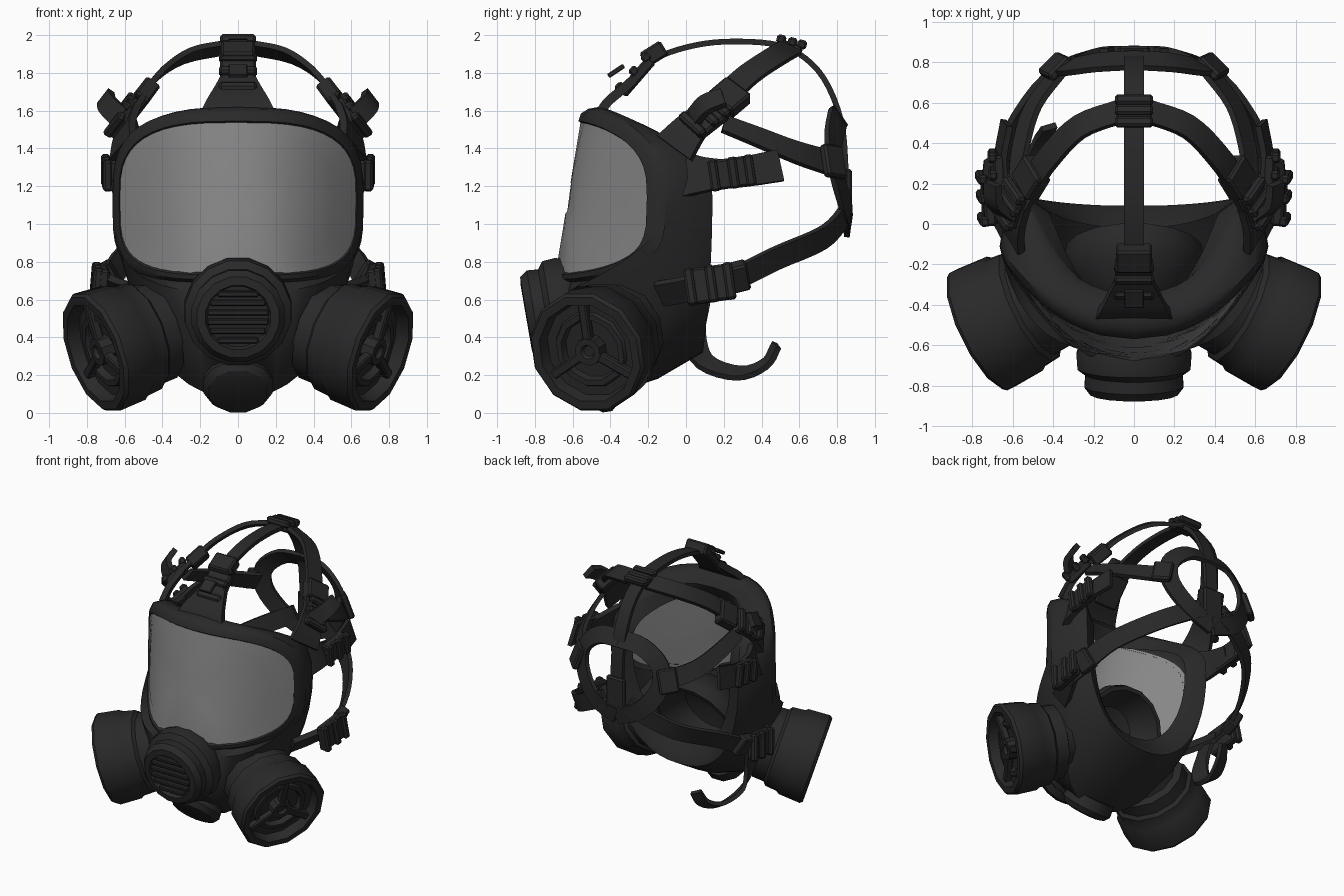
import bpy, bmesh, math
from mathutils import Vector, Matrix

if "Cube" in bpy.data.objects:
    bpy.data.objects.remove(bpy.data.objects["Cube"])

def material(name, v):
    m = bpy.data.materials.new(name)
    m.diffuse_color = (v, v, v, 1)
    m.use_nodes = True
    m.node_tree.nodes["Principled BSDF"].inputs["Base Color"].default_value = m.diffuse_color
    return m

RUBBER = material("black_rubber", 0.022)
GLASS = material("grey_visor", 0.24)
HEAD = Vector((0, 0.1, 1.1))          # straps face away from this point

def make(name, verts, faces, mat=RUBBER, angle=35):
    me = bpy.data.meshes.new(name)
    me.from_pydata([tuple(v) for v in verts], [], faces)
    bm = bmesh.new(); bm.from_mesh(me)
    bmesh.ops.recalc_face_normals(bm, faces=bm.faces)
    bm.to_mesh(me); bm.free()
    ob = bpy.data.objects.new(name, me)
    bpy.context.collection.objects.link(ob)
    me.materials.append(mat)
    me.polygons.foreach_set("use_smooth", [True] * len(me.polygons))
    bpy.context.view_layer.objects.active = ob
    ob.select_set(True)
    bpy.ops.object.shade_smooth_by_angle(angle=math.radians(angle))
    ob.select_set(False)
    return ob

def bridge(rings, n):
    return [(r*n+i, r*n+(i+1) % n, (r+1)*n+(i+1) % n, (r+1)*n+i)
            for r in range(rings-1) for i in range(n)]

def revolve(name, profile, base, axis, sides, mat=RUBBER):
    """profile: (radius, height along axis)"""
    q = Vector(axis).to_track_quat('Z', 'Y')
    vs = [q @ Vector((r*math.cos(a), r*math.sin(a), h)) + Vector(base)
          for r, h in profile for a in [2*math.pi*(i+.5)/sides for i in range(sides)]]
    fs = bridge(len(profile), sides)
    fs += [tuple(range(sides)), tuple(range(len(vs)-sides, len(vs)))]
    return make(name, vs, fs, mat)

def spline(pts, steps=4):
    p = [Vector(v) for v in pts]
    p = [2*p[0]-p[1]] + p + [2*p[-1]-p[-2]]
    out = []
    for i in range(1, len(p)-2):
        a, b, c, d = p[i-1:i+3]
        for k in range(steps):
            t = k/steps
            out.append(.5*(2*b+(c-a)*t+(2*a-5*b+4*c-d)*t*t+(3*b-a-3*c+d)*t**3))
    return out + [p[-2]]

def strap(name, pts, w0, w1=None, thick=.03):
    path = spline(pts)
    w1 = w1 or w0
    vs, m = [], len(path)
    for i, p in enumerate(path):
        t = (path[min(i+1, m-1)] - path[max(i-1, 0)]).normalized()
        side = t.cross(p-HEAD).normalized()
        nrm = side.cross(t).normalized()
        w = w0+(w1-w0)*i/(m-1)
        vs += [p+side*w/2*a+nrm*thick/2*b for a, b in ((-1, -1), (1, -1), (1, 1), (-1, 1))]
    fs = bridge(m, 4) + [(0, 1, 2, 3), tuple(range(4*m-4, 4*m))]
    return make(name, vs, fs)

def box(name, c, along, size, normal=None, bevel=.012):
    """size: length along, width, thickness along normal"""
    c, t = Vector(c), Vector(along).normalized()
    side = t.cross(Vector(normal) if normal else c-HEAD).normalized()
    nrm = side.cross(t).normalized()
    bm = bmesh.new()
    bmesh.ops.create_cube(bm, size=1)
    bmesh.ops.scale(bm, vec=size, verts=bm.verts)
    bmesh.ops.bevel(bm, geom=bm.edges[:], offset=bevel, segments=1, affect='EDGES')
    rot = Matrix((t, side, nrm)).transposed()
    vs = [rot @ v.co + c for v in bm.verts]
    bm.verts.index_update()
    fs = [tuple(v.index for v in f.verts) for f in bm.faces]
    bm.free()
    return make(name, vs, fs)

def buckle(name, c, along, length=.17, width=.17, normal=None):
    c, t = Vector(c), Vector(along).normalized()
    n = Vector(normal).normalized() if normal else (c-HEAD).normalized()
    box(name+"_plate", c, t, (length, width, .06), n)
    for k, f in enumerate((-.42, .05, .45)):
        box(f"{name}_bar_{k}", c+t*length*f+n*.03, t, (.05, width*1.05, .05), n)

# ---- visor and mask body ----
CZ, N = 1.14, 48

def visor_y(x, z):
    yc = -.56-.165*(1.53-z)
    return yc+(-.18-yc)*(abs(x)/.64)**2.2

def outline(w, zt, zb, nt, nb):
    pts = []
    for i in range(N):
        a = 2*math.pi*i/N
        c, s = math.cos(a), math.sin(a)
        n = nt if s >= 0 else nb
        sx = math.copysign(abs(c)**(2/n), c)
        sz = math.copysign(abs(s)**(2/n), s)
        pts.append((w*sx, CZ+sz*((zt-CZ) if s >= 0 else (CZ-zb)), sz))
    return pts

glass = [Vector((x*k, visor_y(x*k, CZ+(z-CZ)*k), CZ+(z-CZ)*k))
         for k in (1.02, .8, .6, .4, .2) for x, z, s in outline(.63, 1.54, .735, 3, 4.5)]
make("visor", glass, bridge(5, N)+[tuple(range(4*N, 5*N))], GLASS)

body = []
for w, zt, zb, dy in ((.622, 1.53, .745, .01), (.63, 1.545, .73, -.012), (.65, 1.585, .705, -.005), (.665, 1.61, .69, .03)):
    body += [Vector((x, visor_y(x, z)+dy, z)) for x, z, s in outline(w, zt, zb, 3, 4)]
for w, zt, zb, nb, yt, ys, yb in (
        (.66, 1.62, .64, 3.2, -.46, -.08, -.64), (.64, 1.61, .30, 2.5, -.42, 0, -.66),
        (.60, 1.59, .08, 2.3, -.39, .06, -.45), (.58, 1.56, .18, 2.3, -.36, .1, -.15),
        (.55, 1.53, .32, 2.3, -.34, .14, .09), (.52, 1.51, .36, 2.3, -.35, .13, .08),
        (.42, 1.43, .48, 2.3, -.40, .06, -.02)):
    body += [Vector((x, ys+((yt-ys)*s**3 if s > 0 else (yb-ys)*s*s), z))
             for x, z, s in outline(w, zt, zb, 2.8, nb)]
make("mask_body", body, bridge(11, N), RUBBER, 40)

# ---- inner nose cup, hollow towards the wearer ----
revolve("nose_cup", [(.08, .2), (.2, .16), (.27, .06), (.31, -.02), (.34, -.02), (.35, .05),
                     (.33, .12), (.24, .26), (.1, .34)], (0, -.14, .56), (0, -.93, .37), 16)

# ---- front exhale valve with grille ----
AX = Vector((0, -.985, -.17)).normalized()
BASE = Vector((0, -.585, .55))
revolve("exhale_valve", [(.27, 0), (.29, .06), (.285, .13), (.245, .16), (.25, .22), (.22, .26),
                         (.175, .265), (.165, .235)], BASE, AX, 16)
up = AX.cross(Vector((1, 0, 0))).normalized()
for i in range(6):
    d = -.125+.05*i
    box(f"valve_grille_{i}", BASE+AX*.25+up*d, (1, 0, 0),
        (2*math.sqrt(.165**2-d*d), .03, .03), AX, .006)

# ---- chin plug ----
revolve("chin_plug", [(.18, -.08), (.19, 0), (.16, .04), (.13, .05)], (0, -.52, .14), (0, -.7, -.7), 12)

# ---- top harness strap ----
strap("top_tab", [(0, -.47, 1.56), (0, -.42, 1.64), (0, -.34, 1.71), (0, -.25, 1.79)], .42, .16, .05)
strap("top_strap", [(0, -.3, 1.75), (0, -.17, 1.87), (0, 0, 1.935), (0, .2, 1.965), (0, .45, 1.955),
                    (0, .6, 1.9), (0, .73, 1.77), (0, .82, 1.55), (0, .845, 1.3), (0, .85, 1.02)], .1)
buckle("top_buckle", (0, -.26, 1.78), (0, .65, .75), .24, .19, (0, -.75, .65))
box("top_slider", (0, -.17, 1.9), (0, .8, .5), (.13, .18, .09))
box("top_loose_end", (0, -.37, 1.81), (0, -.6, -.4), (.1, .1, .025), (0, -.5, .6), .005)
buckle("crown_buckle", (0, .55, 1.935), (0, 1, -.25), .13, .18, (0, .25, 1))
box("rear_clip", (0, .86, 1.17), (0, 0, 1), (.24, .16, .04))

# ---- paired parts ----
for s, tag in ((1, "right"), (-1, "left")):
    P = lambda *pts: [(s*x, y, z) for x, y, z in pts]
    V = lambda x, y, z: Vector((s*x, y, z))

    # filter canister with recessed face, hub and spokes
    ax = V(.85, -.42, -.30).normalized()
    face = V(.765, -.53, .315)
    revolve(f"{tag}_filter", [(.2, -.52), (.22, -.42), (.27, -.4), (.275, -.31), (.3, -.29), (.31, -.2),
                              (.325, -.18), (.335, -.02), (.32, 0), (.275, 0), (.26, -.07), (.21, -.07),
                              (.2, -.05), (.17, -.05), (.16, -.09), (.09, -.09)], face, ax, 12)
    revolve(f"{tag}_filter_hub", [(.08, -.1), (.075, -.02), (.04, -.02), (.03, -.04)], face, ax, 10)
    e1 = ax.cross(Vector((0, 0, 1))).normalized()
    e2 = ax.cross(e1)
    for k in range(3):
        a = math.radians(30+120*k)
        d = e1*math.cos(a)+e2*math.sin(a)
        box(f"{tag}_filter_spoke_{k}", face+d*.17-ax*.05, d, (.22, .05, .05), ax, .008)

    # upper side strap to the crown
    strap(f"{tag}_upper_tab", P((.61, -.06, 1.4), (.6, .02, 1.5), (.56, .12, 1.6)), .24, .14, .04)
    strap(f"{tag}_upper_strap", P((.58, .08, 1.57), (.51, .2, 1.67), (.42, .33, 1.79),
                                  (.27, .48, 1.89), (.06, .56, 1.935)), .14, .12)
    buckle(f"{tag}_upper_buckle", V(.6, .1, 1.56), V(-.3, .7, .55), .2, .17, V(.8, -.1, .5))
    box(f"{tag}_upper_slider", V(.51, .23, 1.67), V(-.4, .65, .55), (.15, .18, .09))
    strap(f"{tag}_upper_loose_end", P((.62, .04, 1.56), (.69, .1, 1.63), (.7, .2, 1.67)), .12, .1, .04)

    # middle strap tab
    strap(f"{tag}_middle_tab", P((.6, 0, 1.26), (.63, .1, 1.26), (.65, .25, 1.27)), .24, .13, .04)
    strap(f"{tag}_middle_strap", P((.65, .18, 1.26), (.66, .33, 1.28), (.63, .5, 1.31)), .15, .17)
    buckle(f"{tag}_middle_buckle", V(.665, .24, 1.27), V(.05, 1, .15), .22, .16, V(1, 0, 0))

    # rear harness: arm and padded loop
    strap(f"{tag}_rear_arm", P((.58, .2, 1.53), (.56, .38, 1.46), (.5, .58, 1.38), (.36, .77, 1.32)), .1, .14)
    strap(f"{tag}_rear_loop", P((0, .81, 1.57), (.18, .8, 1.55), (.32, .78, 1.43), (.33, .8, 1.26),
                                (.2, .85, 1.08), (0, .86, .99)), .13)
    box(f"{tag}_rear_slider", V(.39, .78, 1.33), V(.6, -.6, .1), (.14, .18, .05))

    # lower strap
    strap(f"{tag}_lower_tab", P((.56, -.14, .63), (.62, -.02, .65), (.68, .1, .68)), .14, .14, .04)
    strap(f"{tag}_lower_strap", P((.68, .06, .67), (.67, .25, .71), (.6, .48, .82),
                                  (.42, .73, .93), (.2, .84, 1.05), (.1, .86, 1.1)), .13)
    buckle(f"{tag}_lower_buckle", V(.72, .12, .68), V(.05, 1, .15), .24, .19, V(1, .1, .1))
    box(f"{tag}_lower_slider", V(.68, .27, .72), V(-.1, 1, .25), (.12, .16, .08))

# ---- loose strap end hanging on the left ----
strap("hanging_strap", [(-.62, .06, .6), (-.58, .04, .42), (-.55, .1, .27), (-.5, .28, .21),
                        (-.45, .42, .26), (-.42, .48, .36)], .14, .08)
